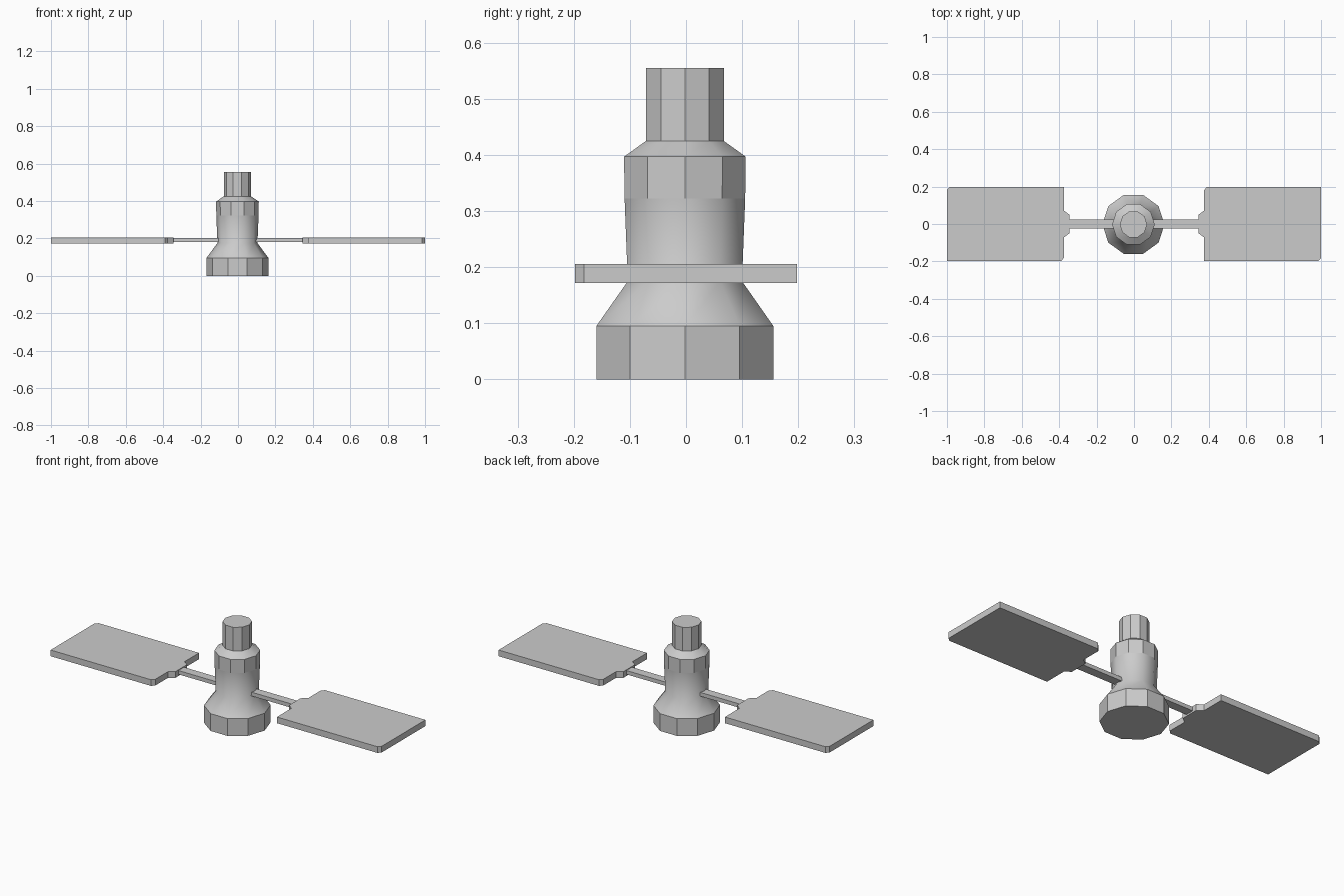
import bpy, bmesh
from math import cos, sin, pi

if "Cube" in bpy.data.objects:
    bpy.data.objects.remove(bpy.data.objects["Cube"])

SIDES = 10


def finish(name, bm):
    bmesh.ops.recalc_face_normals(bm, faces=bm.faces[:])
    mesh = bpy.data.meshes.new(name)
    bm.to_mesh(mesh)
    bm.free()
    obj = bpy.data.objects.new(name, mesh)
    bpy.context.collection.objects.link(obj)
    return obj


def lathe(name, profile, smooth_bands, cx=-0.003):
    """Closed ten-sided turned solid from (radius, z) pairs."""
    bm = bmesh.new()
    rings = [[bm.verts.new((cx + r * cos(2 * pi * i / SIDES),
                            -0.002 + r * sin(2 * pi * i / SIDES), z))
              for i in range(SIDES)] for r, z in profile]
    for b, (lo, hi) in enumerate(zip(rings, rings[1:])):
        for i in range(SIDES):
            j = (i + 1) % SIDES
            face = bm.faces.new((lo[i], lo[j], hi[j], hi[i]))
            face.smooth = b in smooth_bands
    bm.faces.new(rings[0][::-1])
    bm.faces.new(rings[-1])
    # crisp rims where flat drums meet the tapers
    for ring in (rings[1], rings[4], rings[5]):
        for i in range(SIDES):
            bm.edges.get((ring[i], ring[(i + 1) % SIDES])).smooth = False
    return finish(name, bm)


def plate(name, outline, z0, z1, turn=1):
    """Flat outline extruded upwards; turn=-1 rotates it half a turn."""
    bm = bmesh.new()
    face = bm.faces.new([bm.verts.new((turn * x, turn * y, z0)) for x, y in outline])
    top = bmesh.ops.extrude_face_region(bm, geom=[face])["geom"]
    verts = [v for v in top if isinstance(v, bmesh.types.BMVert)]
    bmesh.ops.translate(bm, verts=verts, vec=(0, 0, z1 - z0))
    return finish(name, bm)


# Stepped central body: base drum, flare, trunk, upper drum, shoulder, cap
lathe("body", [(0.166, 0), (0.166, 0.095), (0.107, 0.175), (0.113, 0.322),
               (0.114, 0.397), (0.073, 0.425), (0.073, 0.555)],
      smooth_bands={1, 2, 4})

# Thin arm running through the body
plate("arm", [(-0.36, -0.024), (0.36, -0.024), (0.36, 0.024), (-0.36, 0.024)],
      0.181, 0.202)

# Wing panels with a stepped neck and two clipped corners
panel = [(0.345, -0.05), (0.375, -0.072), (0.375, -0.198), (0.985, -0.198),
         (1.0, -0.182), (1.0, 0.198), (0.39, 0.198), (0.375, 0.182),
         (0.375, 0.072), (0.345, 0.05)]
for label, turn in (("right_panel", 1), ("left_panel", -1)):
    plate(label, panel, 0.172, 0.206, turn)
